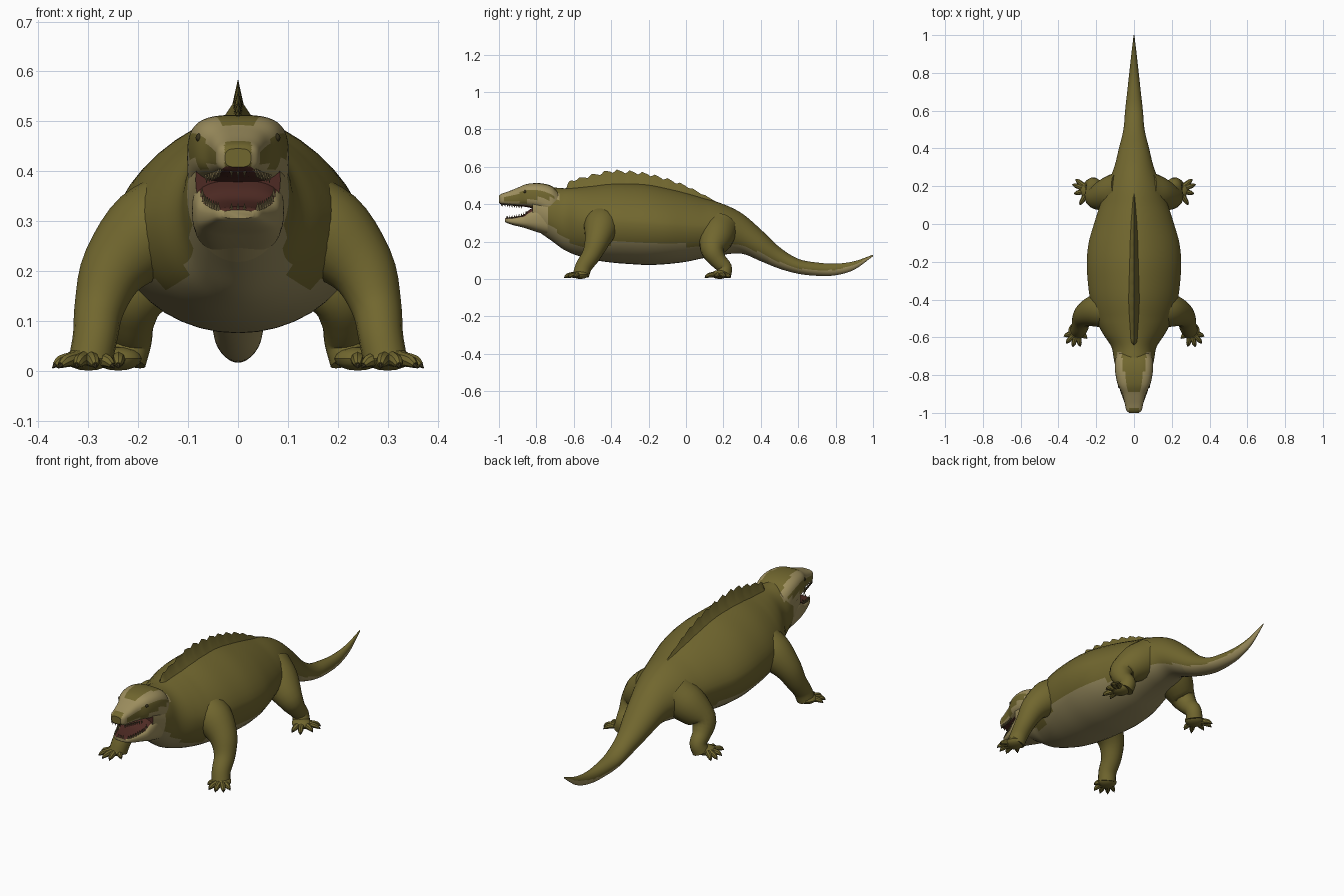
import bpy, bmesh, math
from mathutils import Vector, Matrix

cube = bpy.data.objects.get("Cube")
if cube:
    bpy.data.objects.remove(cube, do_unlink=True)


def material(name, rgb):
    m = bpy.data.materials.new(name)
    m.use_nodes = True
    m.diffuse_color = (*rgb, 1)
    m.node_tree.nodes["Principled BSDF"].inputs["Base Color"].default_value = (*rgb, 1)
    return m


OLIVE, TAN, PALE, MOUTH, TOOTH, DARK = range(6)
MATS = [material("olive skin", (.165, .135, .028)), material("tan belly", (.29, .24, .105)),
        material("pale tan skin", (.335, .27, .112)), material("mouth red", (.075, .023, .017)),
        material("tooth brown", (.15, .115, .05)), material("dark brown", (.04, .032, .012))]


def finish(bm, name, angle=40):
    bmesh.ops.recalc_face_normals(bm, faces=bm.faces)
    me = bpy.data.meshes.new(name)
    bm.to_mesh(me)
    bm.free()
    for m in MATS:
        me.materials.append(m)
    ob = bpy.data.objects.new(name, me)
    bpy.context.collection.objects.link(ob)
    bpy.ops.object.select_all(action='DESELECT')
    ob.select_set(True)
    bpy.context.view_layer.objects.active = ob
    bpy.ops.object.shade_smooth_by_angle(angle=math.radians(angle))


def spline(pts, sub):
    """Catmull-Rom through points of any dimension."""
    p = [Vector(q) for q in pts]
    p = [p[0] * 2 - p[1]] + p + [p[-1] * 2 - p[-2]]
    out = []
    for a, b, c, d in zip(p, p[1:], p[2:], p[3:]):
        for k in range(sub):
            t = k / sub
            out.append((b * 2 + (c - a) * t + (a * 2 - b * 5 + c * 4 - d) * t * t
                        + (b * 3 - a - c * 3 + d) * t ** 3) / 2)
    return out + [p[-2]]


def lerp(table, y, col=1):
    for a, b in zip(table, table[1:]):
        if y <= b[0]:
            t = max(0, (y - a[0]) / (b[0] - a[0]))
            return a[col] + (b[col] - a[col]) * t
    return table[-1][col]


def skin(bm, rings):
    """Bridge vertex rings and cap both ends."""
    faces = []
    n = len(rings[0])
    for r, s in zip(rings, rings[1:]):
        for i in range(n):
            j = (i + 1) % n
            faces.append(bm.faces.new((r[i], r[j], s[j], s[i])))
    return faces + [bm.faces.new(rings[0]), bm.faces.new(rings[-1])]


def loft(name, stations, rule, upper, lower, seg=40, sub=5):
    """Stations are y, half width, bottom, top; upper (table) and lower shape the section;
    rule picks colour by place and height ratio."""
    bm = bmesh.new()
    rings = []
    for y, w, lo, hi in spline(stations, sub):
        ring = []
        for i in range(seg):
            c, s = math.cos(2 * math.pi * i / seg), math.sin(2 * math.pi * i / seg)
            e = lerp(upper, y) if s > 0 else lower
            c, s = (math.copysign(abs(v) ** e, v) for v in (c, s))
            ring.append(bm.verts.new((w * c, y, (lo + hi) / 2 + (hi - lo) / 2 * s)))
        rings.append(ring)
    for f in skin(bm, rings):
        c = f.calc_center_median()
        lo, hi = lerp(stations, c.y, 2), lerp(stations, c.y, 3)
        f.material_index = rule(c, (2 * c.z - lo - hi) / (hi - lo))
    finish(bm, name)


def tube(bm, path, ref, seg=14, sub=4, mat=OLIVE):
    """Path points are x, y, z, radius."""
    pts = spline(path, sub)
    rings = []
    for i, p in enumerate(pts):
        t = (pts[min(i + 1, len(pts) - 1)] - pts[max(i - 1, 0)]).to_3d().normalized()
        u = t.cross(Vector(ref)).normalized()
        v = t.cross(u)
        rings.append([bm.verts.new(p.to_3d() + (u * math.cos(a) + v * math.sin(a)) * p[3])
                      for a in (2 * math.pi * k / seg for k in range(seg))])
    for f in skin(bm, rings):
        f.material_index = mat


# Body, neck and tail in one loft
BODY = [(-.82, .085, .275, .49), (-.72, .106, .205, .49), (-.65, .12, .155, .485), (-.58, .165, .125, .49),
        (-.5, .205, .103, .5), (-.4, .232, .088, .512), (-.3, .245, .08, .512), (-.2, .25, .075, .505),
        (-.1, .24, .08, .485), (0, .212, .092, .46), (.1, .18, .113, .43), (.2, .145, .13, .4),
        (.3, .105, .135, .35), (.4, .08, .095, .265), (.5, .056, .055, .17), (.6, .047, .028, .108),
        (.7, .036, .017, .088), (.8, .025, .02, .082), (.9, .014, .05, .095), (1, .002, .122, .13)]
RIDGE = [(-.7, 1), (-.5, 1.25), (.1, 1.25), (.4, 1)]
BELLY = [(-.82, -.1), (-.7, -.5), (-.6, -.72), (-.5, -.66), (-.4, -.52), (0, -.52), (.2, -.6), (.4, -.5),
         (.6, -.3), (.8, -.1), (1, .2)]


def body_rule(c, s):
    if c.y < -.819:
        return MOUTH
    cheek = c.y < -.74 and c.z < .43
    stripe = c.y < -.68 and abs(c.x) > .06 and c.z > .43
    if cheek or stripe:
        return PALE
    if s < lerp(BELLY, c.y):
        return PALE if c.y > .45 else TAN
    return OLIVE


loft("body", BODY, body_rule, RIDGE, 1)

# Upper head with brow stripes and mouth roof
HEAD = [(-1, .026, .408, .445), (-.985, .041, .398, .456), (-.95, .049, .394, .468), (-.9, .062, .389, .488),
        (-.85, .086, .384, .508), (-.78, .1, .365, .512), (-.72, .1, .325, .498), (-.68, .084, .3, .465)]


def head_rule(c, s):
    if s < -.85 and c.y < -.8:
        return MOUTH
    if c.y < -.975:
        return OLIVE if abs(c.x) < .027 else PALE
    if c.y < -.89:
        return PALE if s > .2 or s < -.5 else OLIVE
    if s > .45:
        return PALE if abs(c.x) > lerp([(-.89, .03), (-.8, .05), (-.7, .064)], c.y) else OLIVE
    return PALE if c.z < (.43 if c.y > -.85 else .405) else OLIVE


loft("upper_head", HEAD, head_rule, [(0, .65)], .65)

# Lower jaw, rising into the cheeks
JAW = [(-.967, .03, .305, .322), (-.955, .045, .298, .328), (-.92, .06, .287, .332), (-.87, .077, .275, .343),
       (-.84, .086, .265, .368), (-.8, .092, .252, .39), (-.74, .09, .235, .4)]
loft("lower_jaw", JAW, lambda c, s: MOUTH if s > .7 and c.y < -.8 else PALE, [(0, .7)], .7)

# Teeth along both jaws
bm = bmesh.new()
for table, col, sign, start in ((HEAD, 2, -1, -.98), (JAW, 3, 1, -.955)):
    spots = [(side * lerp(table, start + k * .0125) * .88, start + k * .0125)
             for k in range(9) for side in (1, -1)]
    spots += [(x * .013, start - .006) for x in (-1, 0, 1)]
    for x, y in spots:
        place = Matrix.Translation((x, y, lerp(table, y, col) + sign * .002))
        turn = Matrix.Rotation(0 if sign > 0 else math.pi, 4, 'X')
        bmesh.ops.create_cone(bm, cap_ends=True, segments=6, radius1=.005, radius2=.0005,
                              depth=.017, matrix=place @ turn)
for f in bm.faces:
    f.material_index = TOOTH
finish(bm, "teeth")

# Serrated crest flaring into the spine
RISE = [(-.64, .0), (-.625, .042), (-.5, .062), (-.4, .075), (-.25, .066), (-.1, .055), (0, .043), (.1, .02), (.17, .0)]
bm = bmesh.new()
rows = []
COUNT = 72
for i in range(COUNT + 1):
    y = -.64 + .81 * i / COUNT
    base = lerp(BODY, y, 3)
    notch = (1, .95, .9, .84, .74, .84)[i % 6]
    rise = lerp(RISE, y)
    half = .008 + .4 * rise
    rows.append([bm.verts.new((x, y, z)) for x, z in (
        (-half, base - .018), (-half * .3, base + rise * .3), (0, base + rise * notch),
        (half * .3, base + rise * .3), (half, base - .018))])
skin(bm, rows)
finish(bm, "back_crest", 50)

# Limbs: leg path, foot pad centre and toe tips, mirrored to both sides
FRONT_LEG = [(.1, -.45, .32, .09), (.18, -.455, .275, .092), (.248, -.475, .205, .068), (.277, -.505, .13, .051),
             (.286, -.545, .07, .045), (.295, -.562, .022, .044)]
HIND_LEG = [(.06, .18, .27, .1), (.13, .16, .22, .092), (.198, .142, .155, .064), (.212, .172, .1, .046),
            (.213, .206, .06, .04), (.225, .2, .02, .041)]
FRONT_TIPS = [(.372, -.595), (.36, -.632), (.325, -.652), (.285, -.65), (.248, -.605)]
HIND_TIPS = [(.31, .238), (.327, .21), (.318, .16), (.288, .1), (.24, .1)]

for side, label in ((1, "left"), (-1, "right")):
    for kind, path, pad, tips in (("front", FRONT_LEG, (.3, -.565), FRONT_TIPS),
                                  ("hind", HIND_LEG, (.24, .18), HIND_TIPS)):
        bm = bmesh.new()
        tube(bm, path, (0, 1, 0), seg=18)
        bmesh.ops.create_uvsphere(bm, u_segments=16, v_segments=8, radius=1,
                                  matrix=Matrix.Translation((*pad, .024))
                                  @ Matrix.Diagonal((.048, .046, .024, 1)))
        for tx, ty in tips:
            dx, dy = tx - pad[0], ty - pad[1]
            at = lambda t, z, r: (pad[0] + dx * t, pad[1] + dy * t, z, r)
            tube(bm, [at(.2, .024, .018), at(.55, .022, .014), at(.78, .018, .012), at(.92, .011, .007)],
                 (0, 0, 1), seg=8, sub=2)
            tube(bm, [at(.85, .014, .007), at(.93, .01, .005), at(1, .005, .001)],
                 (0, 0, 1), seg=6, sub=2, mat=DARK)
        for v in bm.verts:
            v.co.x *= side
            v.co.z = max(v.co.z, 0)
        finish(bm, f"{label}_{kind}_leg")

    # Eye under the brow
    bm = bmesh.new()
    bmesh.ops.create_uvsphere(bm, u_segments=12, v_segments=8, radius=.009,
                              matrix=Matrix.Translation((side * .076, -.86, .467)))
    for f in bm.faces:
        f.material_index = DARK
    finish(bm, f"{label}_eye")
